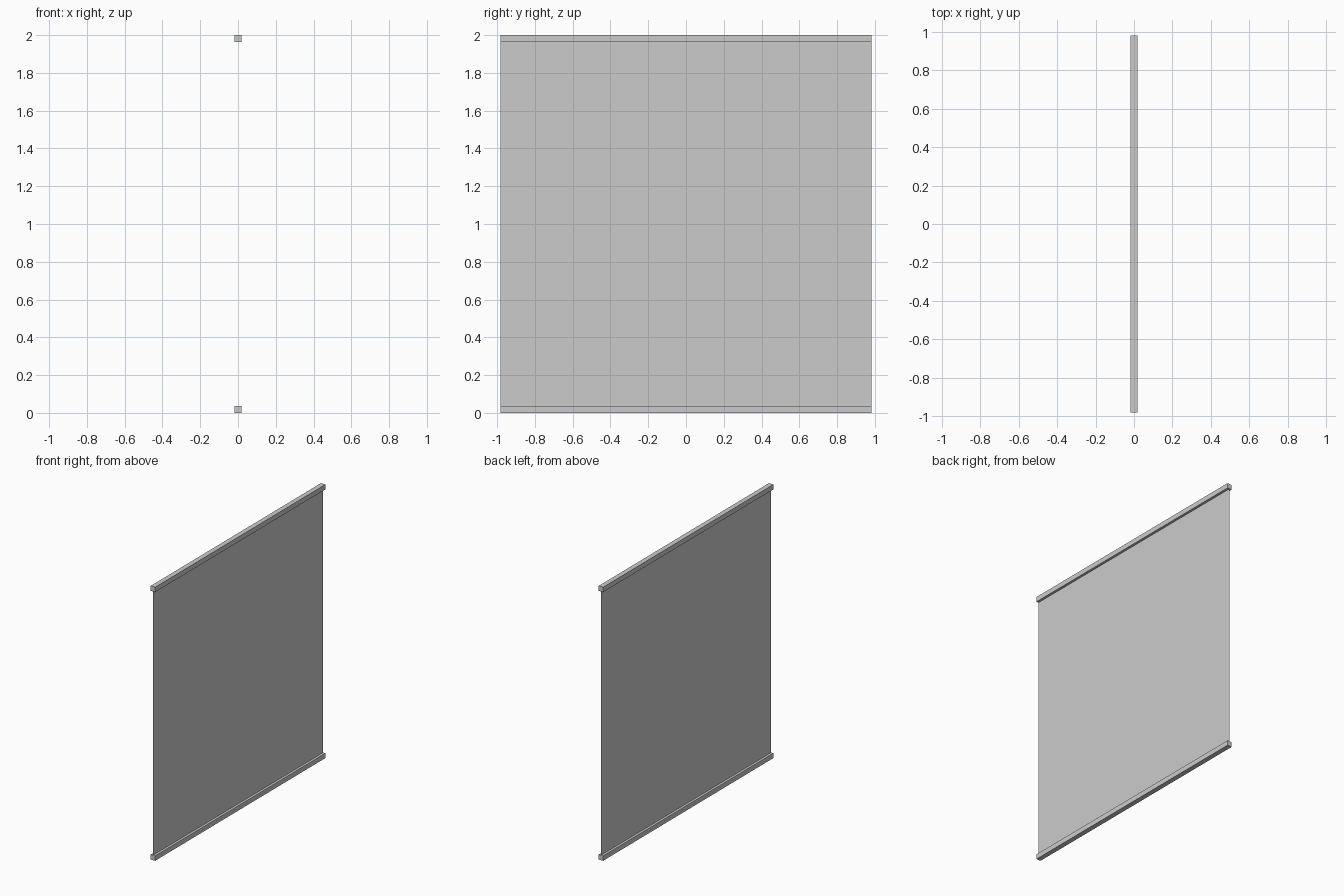
import bpy

if "Cube" in bpy.data.objects:
    bpy.data.objects.remove(bpy.data.objects["Cube"])

WIDTH = 1.965   # along y
HEIGHT = 2.0
RAIL = 0.036    # square rail section


def add_mesh(name, verts, faces):
    mesh = bpy.data.meshes.new(name)
    mesh.from_pydata(verts, [], faces)
    mesh.update()
    obj = bpy.data.objects.new(name, mesh)
    bpy.context.collection.objects.link(obj)
    return obj


def add_rail(name, z):
    bpy.ops.mesh.primitive_cube_add(size=1, location=(0, 0, z))
    rail = bpy.context.object
    rail.name = name
    rail.scale = (RAIL, WIDTH, RAIL)
    bpy.ops.object.transform_apply(location=False, rotation=False, scale=True)


# Top and bottom square rails
add_rail("bottom_rail", RAIL / 2)
add_rail("top_rail", HEIGHT - RAIL / 2)

# Paper-thin panel stretched between the rails
y, z0, z1 = WIDTH / 2, RAIL, HEIGHT - RAIL
add_mesh("panel", [(0, -y, z0), (0, y, z0), (0, y, z1), (0, -y, z1)], [(0, 1, 2, 3)])
